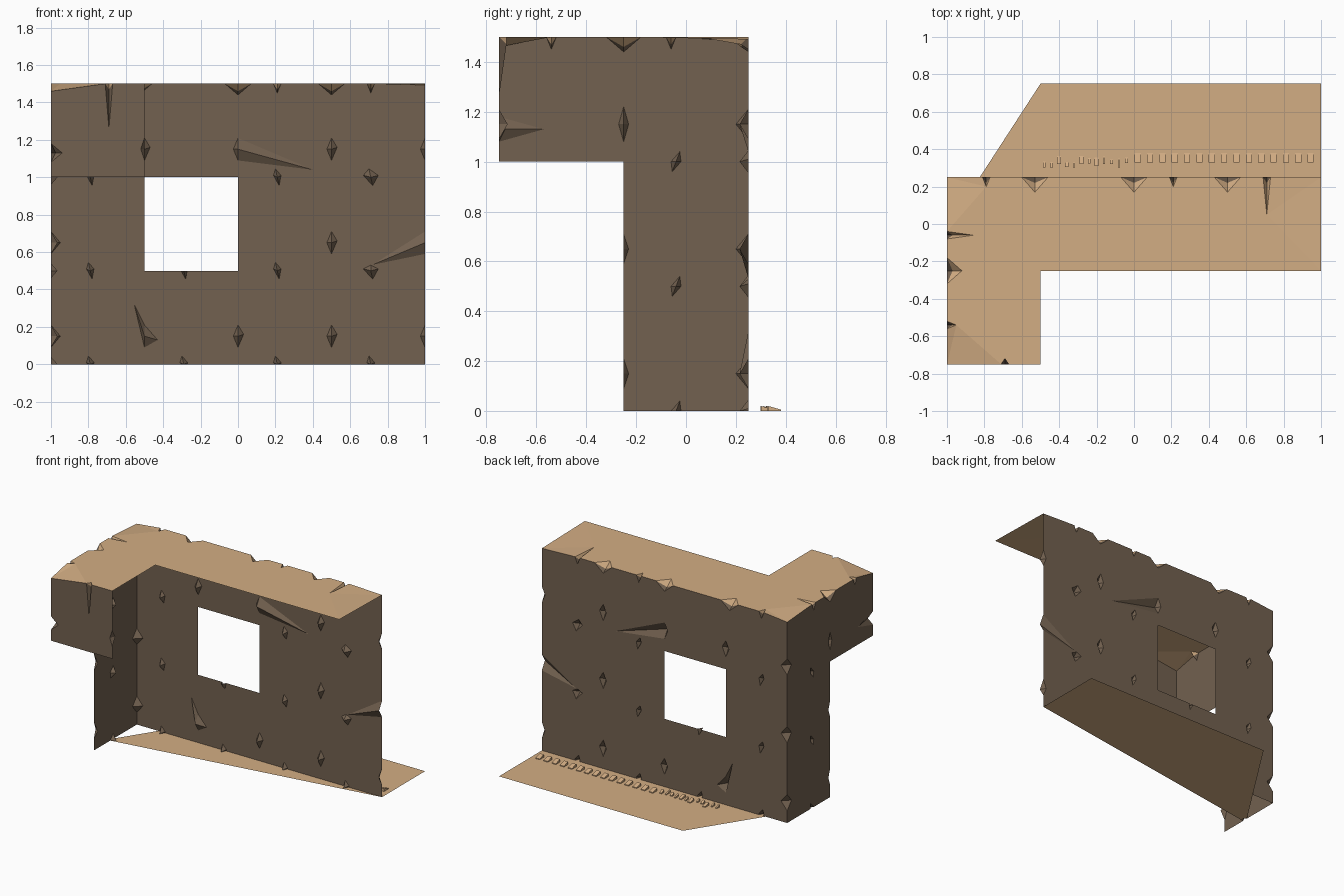
import bpy, bmesh, random
from mathutils import Vector as V
from mathutils.geometry import delaunay_2d_cdt

if "Cube" in bpy.data.objects:
    bpy.data.objects.remove(bpy.data.objects["Cube"])

random.seed(4)


def material(name, rgb):
    m = bpy.data.materials.new(name)
    m.diffuse_color = (*rgb, 1)
    m.use_nodes = True
    m.node_tree.nodes["Principled BSDF"].inputs["Base Color"].default_value = m.diffuse_color
    return m


ROCK = material("rock", (0.17, 0.12, 0.08))
SAND = material("sand", (0.65, 0.42, 0.23))

chips = []   # (centre, ring of four points)
moved = {}   # chip centre -> offset


def key(p):
    return tuple(round(c, 3) for c in p)


def chip(c, off, u, v, w):
    """A four-sided dent: ring c+u, c+v, c-u, c+w, centre pushed by off."""
    c, u, v, w = V(c), V(u), V(v), V(w)
    chips.append((c, [c + u, c + v, c - u, c + w]))
    moved[key(c)] = V(off)


def add_object(name, bm, mat):
    me = bpy.data.meshes.new(name)
    bm.to_mesh(me)
    bm.free()
    me.materials.append(mat)
    ob = bpy.data.objects.new(name, me)
    bpy.context.collection.objects.link(ob)


def panel(name, mat, axis, level, loops, inside, normal):
    """Flat sheet at axis=level, cut to the loops, with the chips dented in."""
    a, b = [i for i in range(3) if i != axis]
    pts, edges = [], []

    def add_loop(ps):
        n = len(pts)
        pts.extend(V(p) for p in ps)
        if len(ps) > 1:
            edges.extend((n + i, n + (i + 1) % len(ps)) for i in range(len(ps)))

    for loop in loops:
        add_loop(loop)
    for c, ring in chips:
        if abs(c[axis] - level) < 1e-4:
            add_loop([(p[a], p[b]) for p in ring if abs(p[axis] - level) < 1e-4])
            add_loop([(c[a], c[b])])
    co, _, faces, *_ = delaunay_2d_cdt(pts, edges, [], 0, 1e-5)
    bm = bmesh.new()
    verts = []
    for p in co:
        q = V((0, 0, 0))
        q[axis], q[a], q[b] = level, p[0], p[1]
        verts.append(bm.verts.new(q + moved.get(key(q), V((0, 0, 0)))))
    for f in faces:
        m = sum((co[i] for i in f), V((0, 0))) / len(f)
        if inside(*m):
            face = bm.faces.new([verts[i] for i in f])
            face.normal_update()
            if face.normal.dot(V(normal)) < 0:
                face.normal_flip()
    bmesh.ops.delete(bm, geom=[v for v in bm.verts if not v.link_faces], context='VERTS')
    add_object(name, bm, mat)


# dents on the back wall, repeating every half unit
for z in (0.15, 0.65, 1.15):
    for x in (-0.5, 0, 0.5, 1):
        if z == 0.65 and x in (-0.5, 0):
            continue
        v, w = (0.03, 0, 0.01), (-0.025, 0, 0)
        if (x, z) == (0, 1.15):
            v = (0.4, 0, -0.11)
        if (x, z) == (-0.5, 0.15):
            v, w = (0.07, 0, -0.02), (-0.055, 0, 0.17)
        if (x, z) == (1, 0.65):
            w = (-0.29, 0, -0.12)
        chip((x, .25, z), (0, -.035, 0), (0, 0, .06), v, w)
    # corner between back wall and left wall
    chip((-1, .25, z), (.025, -.025, 0), (0, 0, .06), (.05, 0, 0), (0, -.05, 0))
    # front edge of left wall
    if z < 1:
        chip((-1, -.25, z), (.035, 0, 0), (0, 0, .06), (0, .02, 0), (0, -.02, 0))
chip((-1, -.25, 1.15), (.035, 0, 0), (0, 0, .07), (0, .02, 0), (0, -.02, 0))
for z in (0, 0.5, 1):
    for x in (-0.79, -0.29, 0.21, 0.71):
        if (x, z) == (-0.29, 1):
            continue
        s = 2 if x == 0.71 and z else 1
        chip((x, .25, z), (0, -.035, 0), (-.01, 0, .045), (.02 * s, 0, .01), (-.02 * s, 0, .01))
    chip((-1, -.04, z), (.035, 0, 0), (0, .015, .04), (0, .02, 0), (0, -.02, 0))

# bites along the top edges
for x in (-0.53, 0, 0.5):
    chip((x, .25, 1.5), (0, -.03, -.04), (.07, 0, 0), (0, 0, -.06), (0, -.08, 0))
for x, d in ((-0.79, .05), (0.21, .05), (0.71, .2)):
    chip((x, .25, 1.5), (0, -.03, -.03), (.02, 0, 0), (0, 0, -.05), (0, -d, 0))
for y, d in ((-.06, .14), (-.54, .05)):
    chip((-1, y, 1.5), (.03, 0, -.03), (0, .02, 0), (0, 0, -.05), (d, 0, 0))
chip((-1, -.25, 1.5), (.03, 0, -.04), (0, .07, 0), (0, 0, -.06), (.08, 0, 0))
chip((-0.69, -.75, 1.5), (0, .03, -.03), (.02, 0, 0), (0, 0, -.24), (0, .03, 0))
# lowered roof corners and the overhang corner
for c, o in (((-1, -.75, 1.5), (0, 0, -.04)), ((-1, .25, 1.5), (0, 0, -.02)),
             ((1, .25, 1.5), (0, 0, -.01))):
    moved[key(c)] = V(o)
chip((-1, -.75, 1.13), (.025, .025, 0), (0, 0, .05), (.06, 0, 0), (0, .18, 0))
chip((-.5, -.75, 1.15), (0, .035, 0), (0, 0, .06), (-.02, 0, 0), (0, .02, 0))

# walls and roof
panel("back_wall", ROCK, 1, .25,
      [[(-1, 0), (1, 0), (1, 1.5), (-1, 1.5)], [(-.5, .5), (0, .5), (0, 1), (-.5, 1)]],
      lambda x, z: abs(x) < 1 and 0 < z < 1.5 and not (-.5 < x < 0 and .5 < z < 1), (0, 1, 0))
panel("left_wall", ROCK, 0, -1,
      [[(.25, 0), (.25, 1.5), (-.75, 1.5), (-.75, 1), (-.25, 1), (-.25, 0)]],
      lambda y, z: -.75 < y < .25 and 0 < z < 1.5 and (y > -.25 or z > 1), (-1, 0, 0))
panel("overhang_front", ROCK, 1, -.75,
      [[(-1, 1), (-.5, 1), (-.5, 1.5), (-1, 1.5)]],
      lambda x, z: -1 < x < -.5 and 1 < z < 1.5, (0, -1, 0))
panel("roof", SAND, 2, 1.5,
      [[(-1, -.75), (-.5, -.75), (-.5, -.25), (1, -.25), (1, .25), (-1, .25)]],
      lambda x, y: abs(x) < 1 and -.75 < y < .25 and (y > -.25 or x < -.5), (0, 0, 1))
panel("ground_ledge", SAND, 2, 0,
      [[(-.5, .25), (1, .25), (1, .75), (-.5, .75)]], lambda x, y: True, (0, 0, 1))

# row of small raised teeth on the ledge, ragged towards the left
bm = bmesh.new()


def tooth(x, y, w, d, h):
    vs = bmesh.ops.create_cube(bm, size=1)["verts"]
    for v in vs:
        top, back = v.co.z > 0, v.co.y > 0
        v.co = (x + v.co.x * w, y + v.co.y * d, (h * (0.3 if back else 1)) if top else 0)


for i in range(15):
    tooth(0.02 + i * 0.066, .355, .033, .05, .02)
for i in range(12):
    tooth(-.48 + i * .04, random.uniform(.31, .345), random.uniform(.01, .025),
          random.uniform(.02, .05), .02)
add_object("ledge_teeth", bm, SAND)
